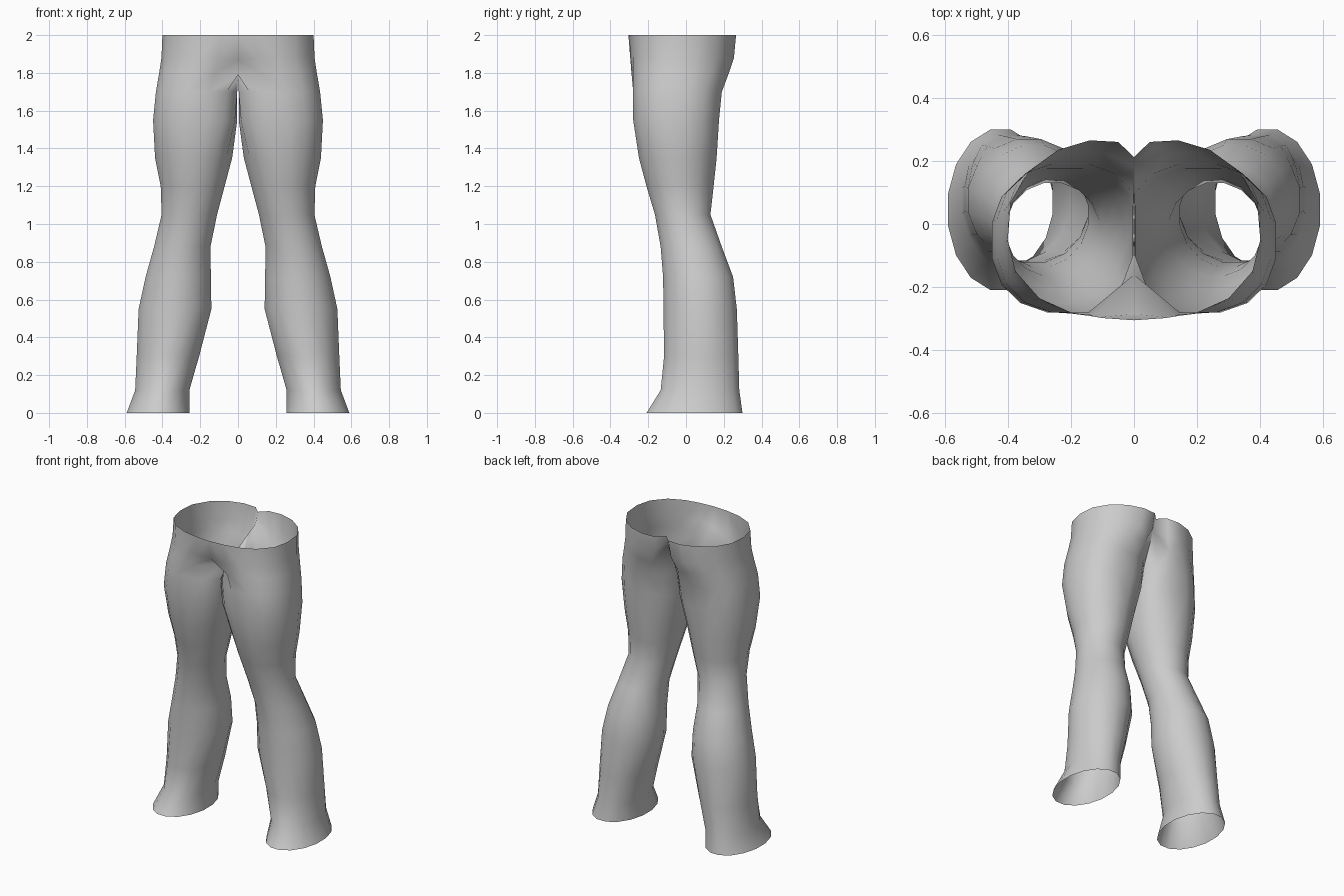
import bpy, bmesh
from math import sin, cos, radians, copysign

cube = bpy.data.objects.get("Cube")
if cube:
    bpy.data.objects.remove(cube, do_unlink=True)

SIDES = 16      # points around a leg
OUTER = 12      # of these, points that continue up into the waist

cloth = bpy.data.materials.new("grey cloth")
cloth.use_nodes = True
cloth.diffuse_color = (0.6, 0.6, 0.6, 1)
cloth.node_tree.nodes["Principled BSDF"].inputs["Base Color"].default_value = (0.6, 0.6, 0.6, 1)

# Left half of the waistline, from front centre to back centre
WAIST = [(0, -.305), (.1, -.298), (.2, -.28), (.3, -.235), (.375, -.15), (.4, -.05),
         (.39, .07), (.33, .17), (.24, .235), (.14, .265), (.05, .26), (0, .212)]

# Leg sections: height, inner x, outer x, front y, back y
LEG = [(1.70, -.03, .435, -.28, .19), (1.55, -.015, .45, -.28, .175),
       (1.35, .03, .44, -.25, .163), (1.2, .07, .41, -.21, .147),
       (1.05, .11, .405, -.165, .13), (.88, .145, .445, -.135, .19),
       (.72, .143, .49, -.122, .25), (.55, .14, .527, -.12, .27),
       (.3, .205, .537, -.117, .278), (.12, .257, .545, -.135, .283),
       (0, .255, .59, -.21, .30)]


def leg_ring(z, x0, x1, y0, y1):
    """Rounded section, starting at the inner front and passing the outer side."""
    power = .85 if z > 1.4 else 1
    points = []
    for i in range(SIDES):
        a = radians(90 + (i - (OUTER - 1) / 2) * 360 / SIDES)
        s, c = (copysign(abs(v) ** power, v) * 1.015 for v in (sin(a), cos(a)))
        x = (x0 + x1) / 2 + s * (x1 - x0) / 2
        y = (y0 + y1) / 2 - c * (y1 - y0) / 2
        points.append((max(x, .004), y, z))
    return points


def hip_ring(z, blend, front, back):
    """Open section between the waistline and the top of the leg."""
    thigh = leg_ring(*LEG[0])
    points = [(w[0] + (t[0] - w[0]) * blend, w[1] + (t[1] - w[1]) * blend, z)
              for w, t in zip(WAIST, thigh)]
    points[0], points[-1] = (0, *front), (0, *back)
    return points


# Seat and crotch sections
waist = [(x, y, 2) for x, y in WAIST]
hips = hip_ring(1.88, .15, (-.285, 1.87), (.2, 1.965))
crotch = hip_ring(1.80, .5, (-.16, 1.79), (.185, 1.93))
inner_count = SIDES - OUTER
for i in range(1, inner_count + 1):
    t = i / (inner_count + 1)
    crotch.append((0, .185 - .345 * t, 1.93 - .14 * min(1, t * 1.25)))

# Loft from the waist down to the hem
bm = bmesh.new()
rings = [[bm.verts.new(p) for p in ring]
         for ring in [waist, hips, crotch] + [leg_ring(*row) for row in LEG]]
for upper, lower in zip(rings, rings[1:]):
    closed = len(upper) == SIDES
    for i in range(SIDES if closed else OUTER - 1):
        j = (i + 1) % SIDES
        bm.faces.new((upper[i], lower[i], lower[j], upper[j])).smooth = True
mesh = bpy.data.meshes.new("trousers")
bm.to_mesh(mesh)
bm.free()
mesh.materials.append(cloth)

# Mirror the half across the centre
trousers = bpy.data.objects.new("trousers", mesh)
bpy.context.collection.objects.link(trousers)
mirror = trousers.modifiers.new("other leg", 'MIRROR')
mirror.use_axis[0] = True
mirror.use_mirror_merge = True
mirror.merge_threshold = .001
